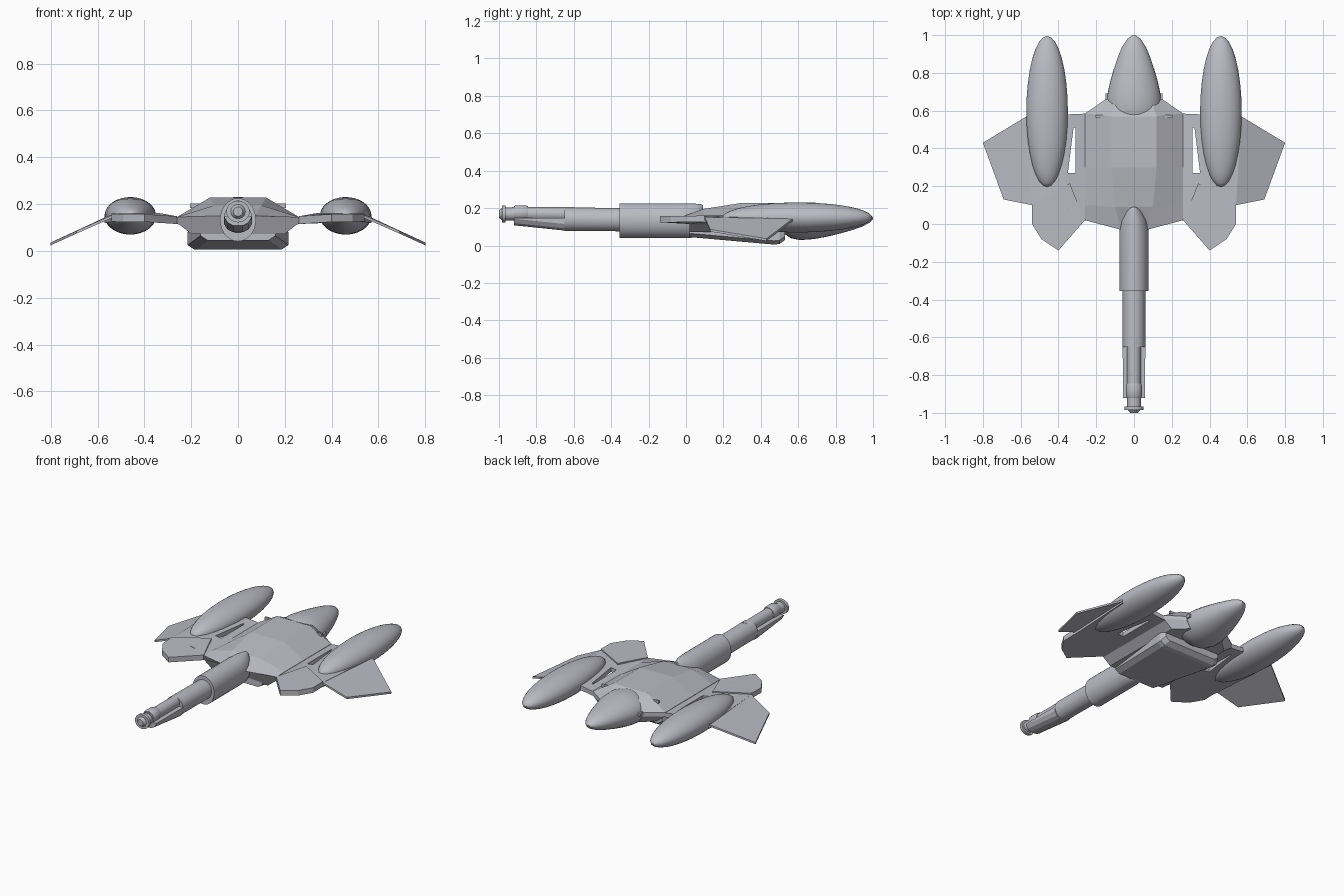
import bpy, bmesh, math

cube = bpy.data.objects.get("Cube")
if cube:
    bpy.data.objects.remove(cube, do_unlink=True)

COLOUR = (0.5, 0.5, 0.56, 1)
grey = bpy.data.materials.new("pale_grey")
grey.use_nodes = True
grey.diffuse_color = COLOUR
grey.node_tree.nodes["Principled BSDF"].inputs["Base Color"].default_value = COLOUR


def finish(name, bm, mirror=False, smooth=False):
    """Turn a bmesh into a named, coloured object."""
    bmesh.ops.recalc_face_normals(bm, faces=bm.faces)
    mesh = bpy.data.meshes.new(name)
    bm.to_mesh(mesh)
    bm.free()
    mesh.materials.append(grey)
    ob = bpy.data.objects.new(name, mesh)
    bpy.context.collection.objects.link(ob)
    if mirror:
        ob.modifiers.new("mirror", 'MIRROR')
    if smooth:
        bpy.ops.object.select_all(action='DESELECT')
        ob.select_set(True)
        bpy.context.view_layer.objects.active = ob
        bpy.ops.object.shade_smooth_by_angle(angle=math.radians(35))
    return ob


def loft(name, rings, smooth=False):
    """Skin closed rings of points and cap both ends."""
    bm = bmesh.new()
    rows = [[bm.verts.new(p) for p in ring] for ring in rings]
    n = len(rows[0])
    for a, b in zip(rows, rows[1:]):
        for i in range(n):
            j = (i + 1) % n
            bm.faces.new((a[i], a[j], b[j], b[i]))
    bm.faces.new(rows[0])
    bm.faces.new(rows[-1])
    return finish(name, bm, smooth=smooth)


def both_sides(half):
    """Complete a right-hand chain of points into a full ring."""
    return half + [(-x, y, z) for x, y, z in reversed(half)]


def tube(name, stations, sides=32):
    """Elliptical body along y; stations are (y, x radius, z radius, z centre)."""
    turns = [math.tau * i / sides for i in range(sides)]
    return loft(name, [[(rx * math.cos(t), y, zc + rz * math.sin(t)) for t in turns]
                       for y, rx, rz, zc in stations], smooth=True)


def slab(name, panels, thickness):
    """Mirrored plate: outlines give the top surface, thickened downward."""
    bm = bmesh.new()
    for panel in panels:
        bm.faces.new([bm.verts.new(p) for p in panel])
    bmesh.ops.remove_doubles(bm, verts=bm.verts, dist=0.0001)
    new = bmesh.ops.extrude_face_region(bm, geom=bm.faces[:], use_keep_orig=True)
    moved = [g for g in new["geom"] if isinstance(g, bmesh.types.BMVert)]
    bmesh.ops.translate(bm, verts=moved, vec=(0, 0, -thickness))
    return finish(name, bm, mirror=True)


def box(name, centre, size):
    bm = bmesh.new()
    bmesh.ops.create_cube(bm, size=1)
    bmesh.ops.scale(bm, vec=size, verts=bm.verts)
    bmesh.ops.translate(bm, vec=centre, verts=bm.verts)
    return finish(name, bm, mirror=True)


# Faceted hull: middle y, side y, deck width, deck height, side width, keel width
hull_rings = []
for ym, ys, deck, top, side, keel in [
        (-0.03, 0.02, 0.07, 0.15, 0.26, 0.20),
        (0.09, 0.10, 0.10, 0.195, 0.26, 0.20),
        (0.30, 0.30, 0.12, 0.228, 0.26, 0.20),
        (0.57, 0.585, 0.12, 0.228, 0.26, 0.20),
        (0.66, 0.66, 0.09, 0.19, 0.15, 0.12)]:
    hull_rings.append(both_sides([(deck, ym, top), (side, ys, 0.145),
                                  (side, ys, 0.12), (keel, ys, 0.073)]))
loft("hull", hull_rings)

# Wedge-shaped belly housing
belly_rings = []
for y, w, low in [(0.02, 0.16, 0.045), (0.47, 0.215, 0.005), (0.50, 0.215, 0.008), (0.53, 0.20, 0.03)]:
    belly_rings.append(both_sides([(w - 0.02, y, 0.10), (w, y, 0.08),
                                   (w, y, low + 0.02), (w - 0.03, y, low)]))
loft("belly_housing", belly_rings)

# Central tail pod
tube("tail_pod", [(y, r, r * 0.69, z) for y, r, z in [
    (0.50, 0.06, 0.14), (0.52, 0.10, 0.135), (0.56, 0.132, 0.13), (0.61, 0.146, 0.13),
    (0.68, 0.142, 0.132), (0.75, 0.127, 0.134), (0.82, 0.107, 0.137), (0.89, 0.083, 0.14),
    (0.94, 0.062, 0.143), (0.98, 0.035, 0.145), (1.0, 0.008, 0.146)]])

# Side pods
bm = bmesh.new()
bmesh.ops.create_uvsphere(bm, u_segments=32, v_segments=20, radius=1)
bmesh.ops.scale(bm, vec=(0.11, 0.4, 0.08), verts=bm.verts)
bmesh.ops.translate(bm, vec=(0.46, 0.595, 0.15), verts=bm.verts)
finish("side_pods", bm, mirror=True, smooth=True)

# Inner wings with a tapered slot cut through each
wing = slab("inner_wings", [
    [(0.24, 0.585, 0.14), (0.36, 0.58, 0.155), (0.36, 0.06, 0.155), (0.24, 0.02, 0.14)],
    [(0.36, 0.58, 0.155), (0.57, 0.57, 0.147), (0.54, 0.10, 0.152), (0.36, 0.06, 0.155)]], 0.028)
cutter = slab("slot_cutter", [[(0.35, 0.27, 0.25), (0.31, 0.27, 0.25),
                               (0.31, 0.51, 0.25), (0.32, 0.51, 0.25)]], 0.2)
cutter.hide_render = True
cutter.hide_viewport = True
cutter.display_type = 'WIRE'
cut = wing.modifiers.new("slot", 'BOOLEAN')
cut.operation = 'DIFFERENCE'
cut.object = cutter

# Drooping outer wings
slab("outer_wings", [[(0.56, 0.575, 0.147), (0.8, 0.43, 0.036),
                      (0.69, 0.13, 0.086), (0.54, 0.10, 0.152)]], 0.012)

# Front winglets
slab("front_winglets", [[(0.34, 0.215, 0.162), (0.54, 0.10, 0.160), (0.54, 0.0, 0.158),
                         (0.49, -0.08, 0.157), (0.40, -0.14, 0.157),
                         (0.26, 0.02, 0.148), (0.31, 0.14, 0.157)]], 0.033)

# Gun sleeve, barrel and muzzle
tube("gun_sleeve", [(-0.355, 0.077, 0.092, 0.133), (-0.04, 0.077, 0.092, 0.133),
                    (0.02, 0.068, 0.092, 0.133), (0.06, 0.05, 0.09, 0.133),
                    (0.08, 0.035, 0.088, 0.133), (0.09, 0.015, 0.082, 0.133)])
tube("barrel_base", [(-0.65, 0.06, 0.063, 0.141), (-0.34, 0.06, 0.062, 0.138)])
tube("barrel_tube", [(-0.93, 0.036, 0.036, 0.17), (-0.60, 0.036, 0.037, 0.168)])
tube("muzzle_collar", [(-0.92, 0.038, 0.036, 0.174), (-0.91, 0.043, 0.041, 0.174),
                       (-0.86, 0.043, 0.041, 0.174), (-0.845, 0.038, 0.036, 0.174)])
tube("muzzle_neck", [(-0.97, 0.036, 0.034, 0.168), (-0.91, 0.036, 0.034, 0.168)])
tube("muzzle_flange", [(-0.985, 0.05, 0.046, 0.168), (-0.965, 0.05, 0.046, 0.168)])
tube("muzzle_tip", [(-1.0, 0.02, 0.02, 0.168), (-0.98, 0.035, 0.034, 0.168)])

# Lower barrel casing, open on top
cradle_rings = []
for y, w, low in [(-0.92, 0.058, 0.108), (-0.65, 0.06, 0.08)]:
    cradle_rings.append(both_sides([(w, y, 0.148), (w, y, low + 0.035),
                                    (w * 0.75, y, low + 0.012), (w * 0.35, y, low)]))
loft("barrel_cradle", cradle_rings)

# Small deck tabs and rear hinge lugs
box("deck_tabs", (0.185, 0.57, 0.193), (0.04, 0.012, 0.018))
box("rear_lugs", (0.146, 0.675, 0.14), (0.012, 0.03, 0.02))
